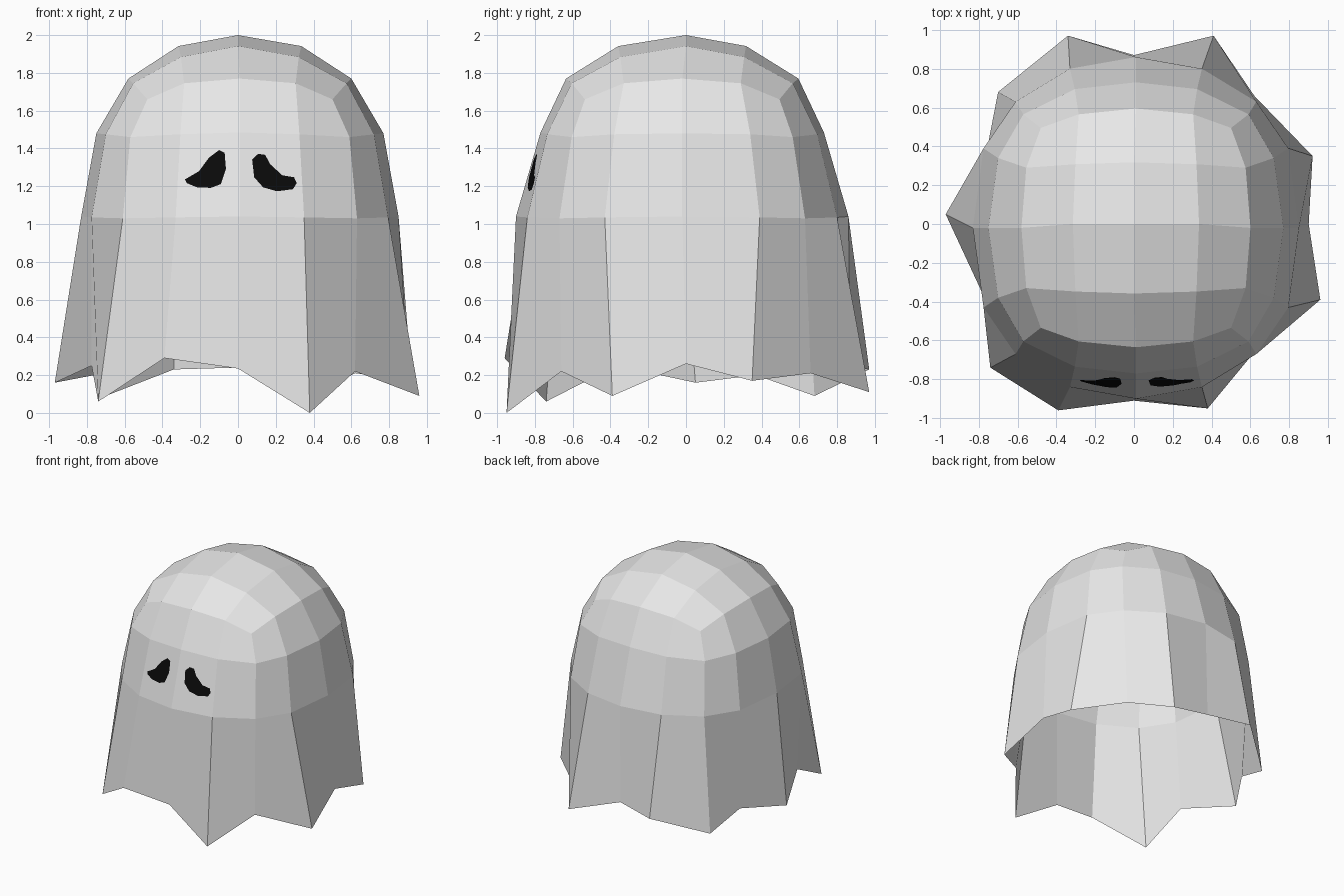
import bpy, bmesh
from mathutils import Vector
from mathutils.bvhtree import BVHTree

if "Cube" in bpy.data.objects:
    bpy.data.objects.remove(bpy.data.objects["Cube"])


def material(name, rgb):
    m = bpy.data.materials.new(name)
    m.diffuse_color = (*rgb, 1)
    m.use_nodes = True
    m.node_tree.nodes["Principled BSDF"].inputs["Base Color"].default_value = m.diffuse_color
    return m


def to_object(bm, name, mat):
    me = bpy.data.meshes.new(name)
    bm.to_mesh(me)
    me.materials.append(mat)
    ob = bpy.data.objects.new(name, me)
    bpy.context.collection.objects.link(ob)
    return ob


white = material("sheet_white", (0.8, 0.8, 0.8))
black = material("eye_black", (0.003, 0.003, 0.003))
SHIFT = Vector((0.01, -0.02, 0))


def full_ring(quarter):
    """Mirror a 5-point quarter (from +x to +y) into a 16-point ring."""
    half = quarter + [(-x, y, z) for x, y, z in quarter[-2::-1]]
    return half + [(x, -y, z) for x, y, z in half[-2:0:-1]]


# sheet: crown patch edge, shoulder ring, waist ring
crown = full_ring([(.59, 0, 1.77), (.565, .31, 1.745), (.49, .515, 1.66),
                   (.295, .585, 1.745), (0, .615, 1.77)])
shoulder = full_ring([(.76, 0, 1.48), (.71, .36, 1.475), (.58, .585, 1.46),
                      (.315, .715, 1.475), (0, .75, 1.485)])
waist = full_ring([(.84, 0, 1.04), (.785, .41, 1.035), (.62, .65, 1.03),
                   (.34, .82, 1.035), (0, .88, 1.04)])
# ragged hem, counter-clockwise from +x
hem = [(.90, 0, .26), (.92, .35, .17), (.62, .66, .21), (.41, .97, .11),
       (0, .87, .24), (-.34, .97, .23), (-.70, .68, .09), (-.76, .37, .20),
       (-.97, .05, .16), (-.775, -.37, .25), (-.74, -.74, .06), (-.39, -.96, .29),
       (0, -.91, .235), (.38, -.95, 0), (.62, -.66, .22), (.96, -.39, .09)]

bm = bmesh.new()
rings = [[bm.verts.new(Vector(p) + SHIFT) for p in r] for r in (crown, shoulder, waist)]
rings.append([bm.verts.new(p) for p in hem])
for upper, lower in zip(rings, rings[1:]):
    for i in range(16):
        j = (i + 1) % 16
        bm.faces.new((upper[i], lower[i], lower[j], upper[j]))

# crown: 4 x 4 patch whose border is the first ring
border = [(2, 0), (2, 1), (2, 2), (1, 2), (0, 2), (-1, 2), (-2, 2), (-2, 1),
          (-2, 0), (-2, -1), (-2, -2), (-1, -2), (0, -2), (1, -2), (2, -2), (2, -1)]
grid = dict(zip(border, rings[0]))
for i in (-1, 0, 1):
    for j in (-1, 0, 1):
        p = Vector((.325 * i, .338 * j, 2 - .058 * (abs(i) + abs(j))))
        if i and j:
            p.x, p.y = p.x * .96, p.y * .97
        grid[i, j] = bm.verts.new(p + Vector((SHIFT.x * abs(i), SHIFT.y * abs(j), 0)))
for i in range(-2, 2):
    for j in range(-2, 2):
        bm.faces.new((grid[i, j], grid[i + 1, j], grid[i + 1, j + 1], grid[i, j + 1]))
bm.normal_update()
to_object(bm, "sheet", white)
surface = BVHTree.FromBMesh(bm)


# eyes: thin shapes laid on the front of the sheet
def eye(name, outline):
    e = bmesh.new()
    e.faces.new([e.verts.new((x, -2, z)) for x, z in outline])
    bmesh.ops.triangulate(e, faces=e.faces[:])
    for k in range(1, 8):
        for co, no in (((0, 0, 1.16 + .03 * k), (0, 0, 1)),
                       ((.04 * (k if outline[0][0] > 0 else -k), 0, 0), (1, 0, 0))):
            bmesh.ops.bisect_plane(e, geom=e.verts[:] + e.edges[:] + e.faces[:],
                                   plane_co=co, plane_no=no)
    for v in e.verts:
        hit = surface.ray_cast(v.co, Vector((0, 1, 0)))
        v.co = hit[0] + hit[1] * .005
    e.normal_update()
    for f in e.faces:
        if f.normal.y > 0:
            f.normal_flip()
    to_object(e, name, black)
    e.free()


eye("left_eye", [(-.28, 1.235), (-.206, 1.278), (-.153, 1.35), (-.10, 1.39), (-.07, 1.375),
                 (-.063, 1.29), (-.09, 1.21), (-.143, 1.19), (-.217, 1.193), (-.27, 1.215)])
eye("right_eye", [(.074, 1.34), (.106, 1.37), (.143, 1.365), (.17, 1.315), (.233, 1.257),
                  (.296, 1.246), (.31, 1.215), (.29, 1.183), (.206, 1.172), (.132, 1.193),
                  (.085, 1.246)])
bm.free()
